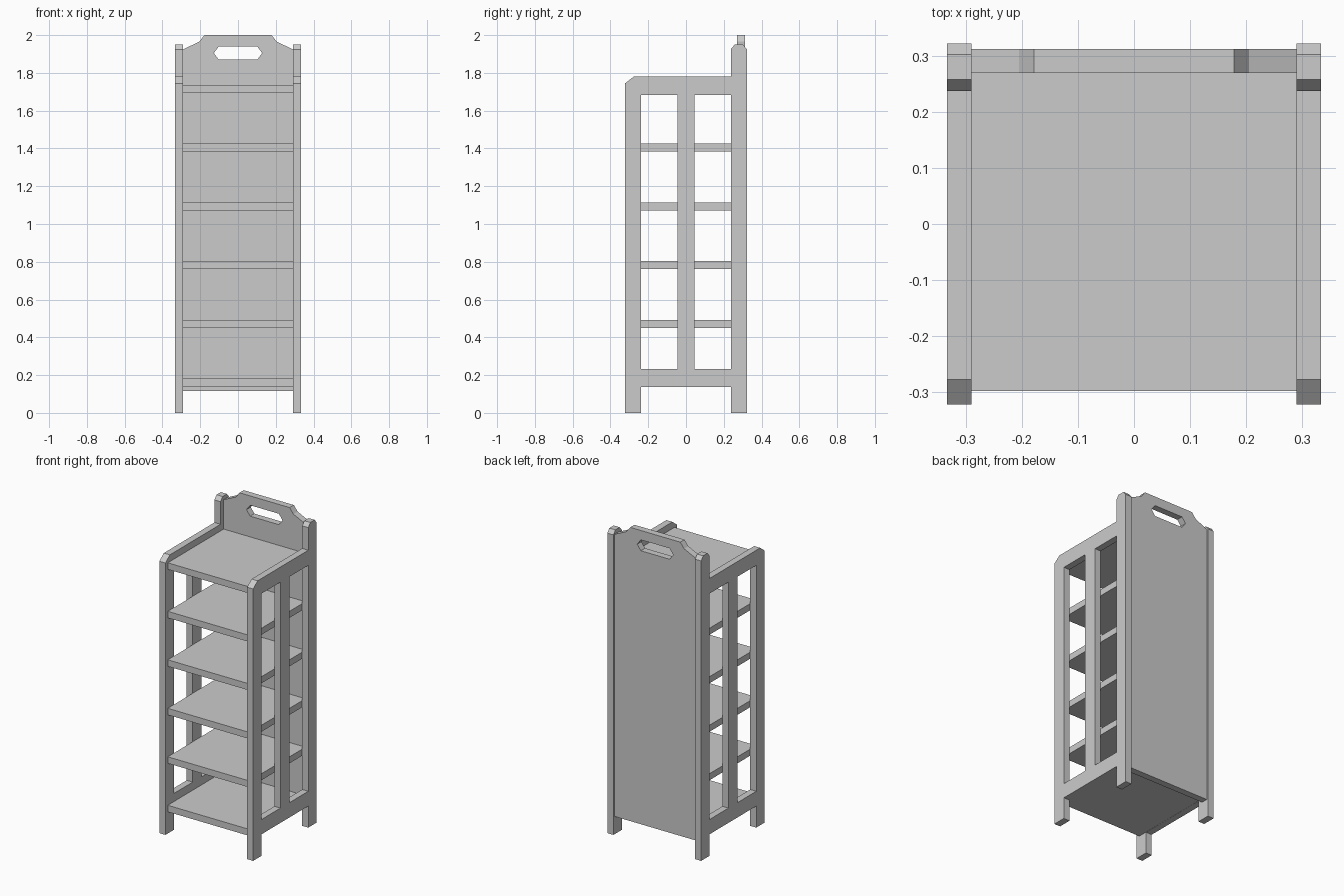
import bpy, bmesh
from mathutils import Matrix

if "Cube" in bpy.data.objects:
    bpy.data.objects.remove(bpy.data.objects["Cube"])


def add_object(name, bm):
    bmesh.ops.recalc_face_normals(bm, faces=bm.faces)
    mesh = bpy.data.meshes.new(name)
    bm.to_mesh(mesh)
    bm.free()
    obj = bpy.data.objects.new(name, mesh)
    bpy.context.collection.objects.link(obj)
    return obj


def box(name, x0, x1, y0, y1, z0, z1):
    bm = bmesh.new()
    bmesh.ops.create_cube(bm, size=1)
    bmesh.ops.scale(bm, vec=(x1 - x0, y1 - y0, z1 - z0), verts=bm.verts)
    bmesh.ops.translate(bm, vec=((x0 + x1) / 2, (y0 + y1) / 2, (z0 + z1) / 2), verts=bm.verts)
    return add_object(name, bm)


def board(name, loops, thickness, matrix):
    """Flat board from an outline plus hole loops, extruded about its middle."""
    curve = bpy.data.curves.new(name + "_profile", 'CURVE')
    curve.dimensions = '2D'
    curve.fill_mode = 'BOTH'
    curve.extrude = thickness / 2
    for loop in loops:
        spline = curve.splines.new('POLY')
        spline.points.add(len(loop) - 1)
        for p, (a, b) in zip(spline.points, loop):
            p.co = (a, b, 0, 1)
        spline.use_cyclic_u = True
    tmp = bpy.data.objects.new(name + "_profile", curve)
    bpy.context.collection.objects.link(tmp)
    deps = bpy.context.evaluated_depsgraph_get()
    mesh = bpy.data.meshes.new_from_object(tmp.evaluated_get(deps))
    bm = bmesh.new()
    bm.from_mesh(mesh)
    bpy.data.objects.remove(tmp)
    bpy.data.meshes.remove(mesh)
    bpy.data.curves.remove(curve)
    bmesh.ops.remove_doubles(bm, verts=bm.verts, dist=1e-5)
    bmesh.ops.transform(bm, matrix=matrix, verts=bm.verts)
    for f in bm.faces:
        f.smooth = False
    return add_object(name, bm)


def rect(a0, a1, b0, b1):
    return [(a0, b0), (a1, b0), (a1, b1), (a0, b1)]


# Side frames: legs, rails and middle slat in one board (profile in y, z)
side = [(-.322, 0), (-.237, 0), (-.237, .138), (.237, .138), (.237, 0), (.322, 0),
        (.322, 1.925), (.302, 1.95), (.258, 1.95), (.237, 1.925), (.237, 1.78),
        (-.277, 1.78), (-.322, 1.745)]
windows = [rect(-.237, -.045, .233, 1.683), rect(.045, .237, .233, 1.683)]
for name, s in (("left_side_frame", -1), ("right_side_frame", 1)):
    m = Matrix(((0, 0, 1, s * .3115), (1, 0, 0, 0), (0, 1, 0, 0), (0, 0, 0, 1)))
    board(name, [side] + windows, .043, m)

# Back panel with shaped top and handle slot (profile in x, z)
right_top = [(.29, 1.925), (.205, 1.965), (.178, 2.0)]
left_top = [(-x, z) for x, z in reversed(right_top)]
outline = [(-.29, .115), (.29, .115)] + right_top + left_top
slot = [(-.128, 1.905), (-.102, 1.87), (.102, 1.87), (.128, 1.905), (.102, 1.94), (-.102, 1.94)]
m = Matrix(((1, 0, 0, 0), (0, 0, -1, .2905), (0, 1, 0, 0), (0, 0, 0, 1)))
board("back_panel", [outline, slot], .043, m)

# Six evenly spaced shelves
for i in range(6):
    z = .139 + i * .3112
    box(f"shelf_{i + 1}", -.29, .29, -.298, .269, z, z + .042)
